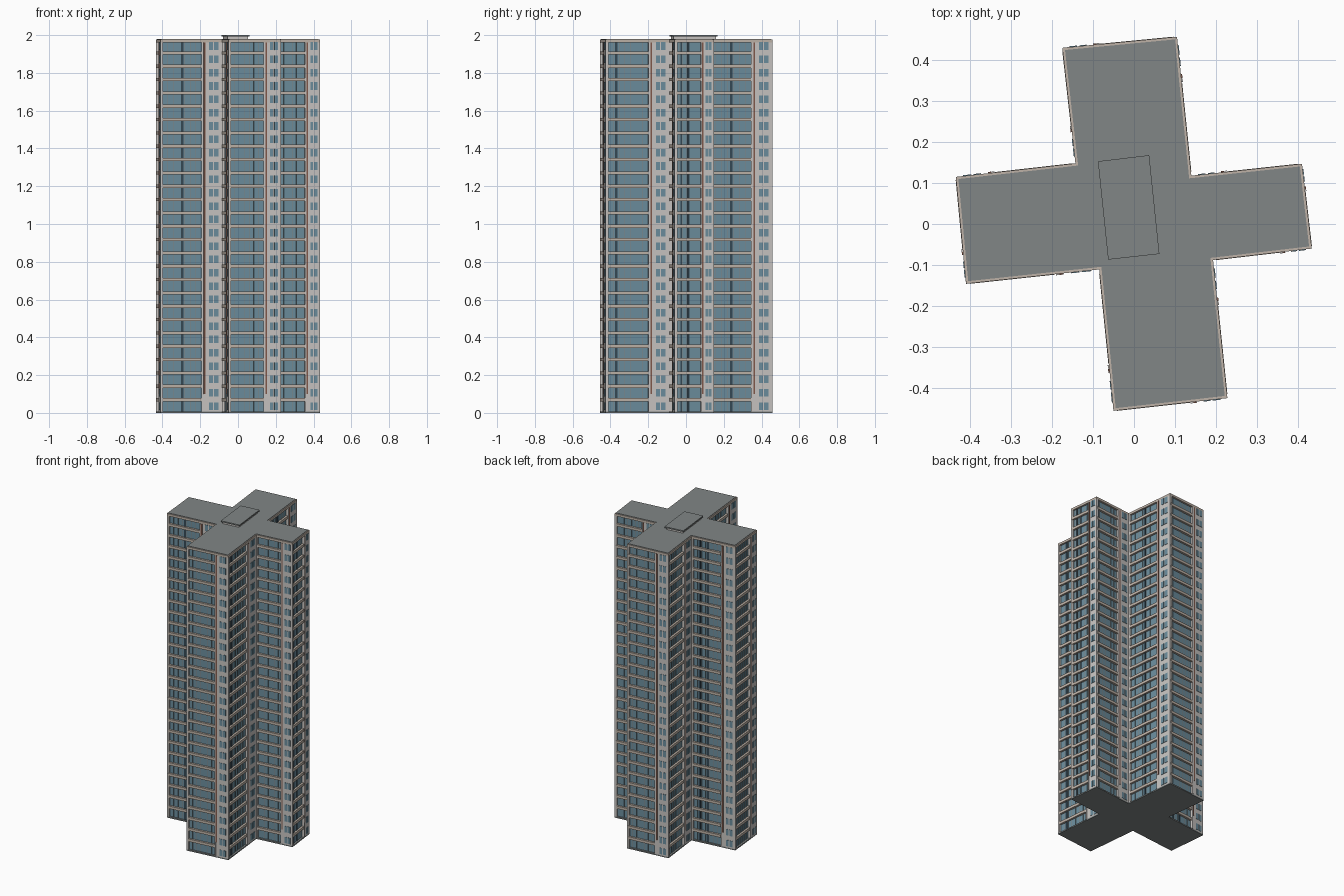
import bpy, bmesh
from mathutils import Vector

if "Cube" in bpy.data.objects:
    bpy.data.objects.remove(bpy.data.objects["Cube"])

# Cross-shaped footprint, counter-clockwise
PLAN = [Vector(p) for p in (
    (-.435, .115), (-.41, -.146), (-.085, -.111), (-.05, -.456), (.228, -.425), (.193, -.088),
    (.434, -.06), (.41, .147), (.14, .118), (.105, .457), (-.175, .43), (-.143, .148))]
FLOORS, BASE, TOP = 28, .008, 1.962
STEP = 1.977 / FLOORS


def material(name, rgb):
    m = bpy.data.materials.new(name)
    m.diffuse_color = (*rgb, 1)
    m.use_nodes = True
    m.node_tree.nodes["Principled BSDF"].inputs["Base Color"].default_value = m.diffuse_color
    return m


WALL = material("pale wall", (.58, .56, .54))
BAND = material("warm band", (.52, .45, .39))
GLASS = material("blue glass", (.15, .27, .34))
DARK = material("dark glass", (.035, .065, .09))
BROWN = material("brown trim", (.22, .10, .07))
ROOF = material("grey roof", (.22, .24, .24))


def inset(points, d):
    """Move every edge of a closed outline inwards by d."""
    out = []
    for i, p in enumerate(points):
        a = (p - points[i - 1]).normalized()
        b = (points[(i + 1) % len(points)] - p).normalized()
        na, nb = Vector((-a.y, a.x)), Vector((-b.y, b.x))
        out.append(p + (na + nb) * d / (1 + na.dot(nb)))
    return out


def prism(bm, points, z0, z1):
    lo = [bm.verts.new((p.x, p.y, z0)) for p in points]
    hi = [bm.verts.new((p.x, p.y, z1)) for p in points]
    n = len(points)
    bm.faces.new(lo[::-1])
    bm.faces.new(hi)
    for i in range(n):
        j = (i + 1) % n
        bm.faces.new((lo[i], lo[j], hi[j], hi[i]))


def finish(name, bm, mat):
    me = bpy.data.meshes.new(name)
    bm.to_mesh(me)
    bm.free()
    me.materials.append(mat)
    bpy.context.collection.objects.link(bpy.data.objects.new(name, me))


def solid(name, mat, points, z0, z1):
    bm = bmesh.new()
    prism(bm, points, z0, z1)
    finish(name, bm, mat)


parts = {n: bmesh.new() for n in (
    "wall_panels", "balcony_bands", "brown_strips", "small_windows", "dark_panes", "mullions")}

for i, a in enumerate(PLAN):
    b = PLAN[(i + 1) % len(PLAN)]
    along = b - a
    out = Vector((along.y, -along.x)).normalized()

    def box(part, u0, u1, d0, d1, z0, z1):
        """Box on this facade: u is a fraction along it, d is depth outwards."""
        prism(parts[part], [a + along * u0 + out * d1, a + along * u1 + out * d1,
                            a + along * u1 + out * d0, a + along * u0 + out * d0][::-1], z0, z1)

    # Corner pillar, raised post and solid wall bay
    box("wall_panels", 0, .03, -.014, 0, BASE, TOP)
    box("wall_panels", .67, 1, -.014, 0, BASE, TOP)
    box("wall_panels", .675, .70, 0, .003, BASE, TOP)
    box("brown_strips", .703, .73, 0, .003, .10, TOP)
    # Glazing bars of the balcony bay, with a dark pane on some facades
    for k in range(1, 7):
        u = .03 + .64 * k / 7
        box("mullions", u - .003, u + .003, -.014, -.010, BASE, TOP)
    if i % 5 == 1 or i == 8:
        box("dark_panes", .34, .38, -.014, -.009, BASE, TOP)
    if i in (4, 6, 11):
        box("dark_panes", .15, .19, -.014, -.009, BASE, TOP)
    # Repeating storeys
    for f in range(FLOORS):
        z = f * STEP
        if f:
            box("balcony_bands", .03, .67, -.014, .001, z - .009, z + .008)
        for u0, u1 in ((.79, .85), (.87, .94)):
            box("small_windows", u0, u1, -.002, .002, z + .016, z + .056)

for name, mat in (("wall_panels", WALL), ("balcony_bands", BAND), ("brown_strips", BROWN),
                  ("small_windows", GLASS), ("dark_panes", DARK), ("mullions", ROOF)):
    bm = parts[name]
    bmesh.ops.recalc_face_normals(bm, faces=bm.faces)
    finish(name, bm, mat)

# Glazed core, base, parapet and roof
solid("glazed_core", GLASS, inset(PLAN, .012), .004, 1.97)
solid("base_slab", ROOF, PLAN, 0, BASE)
solid("parapet", BAND, PLAN, TOP, 1.977)
solid("roof_slab", ROOF, inset(PLAN, .006), 1.965, 1.98)

# Rooftop plant room with an overhanging lid
HOUSE = [Vector(p) for p in ((-.063, -.087), (.062, -.073), (.037, .168), (-.088, .153))]
solid("plant_room", WALL, inset(HOUSE, .008), 1.975, 1.993)
solid("plant_room_lid", ROOF, HOUSE, 1.992, 2.0)
